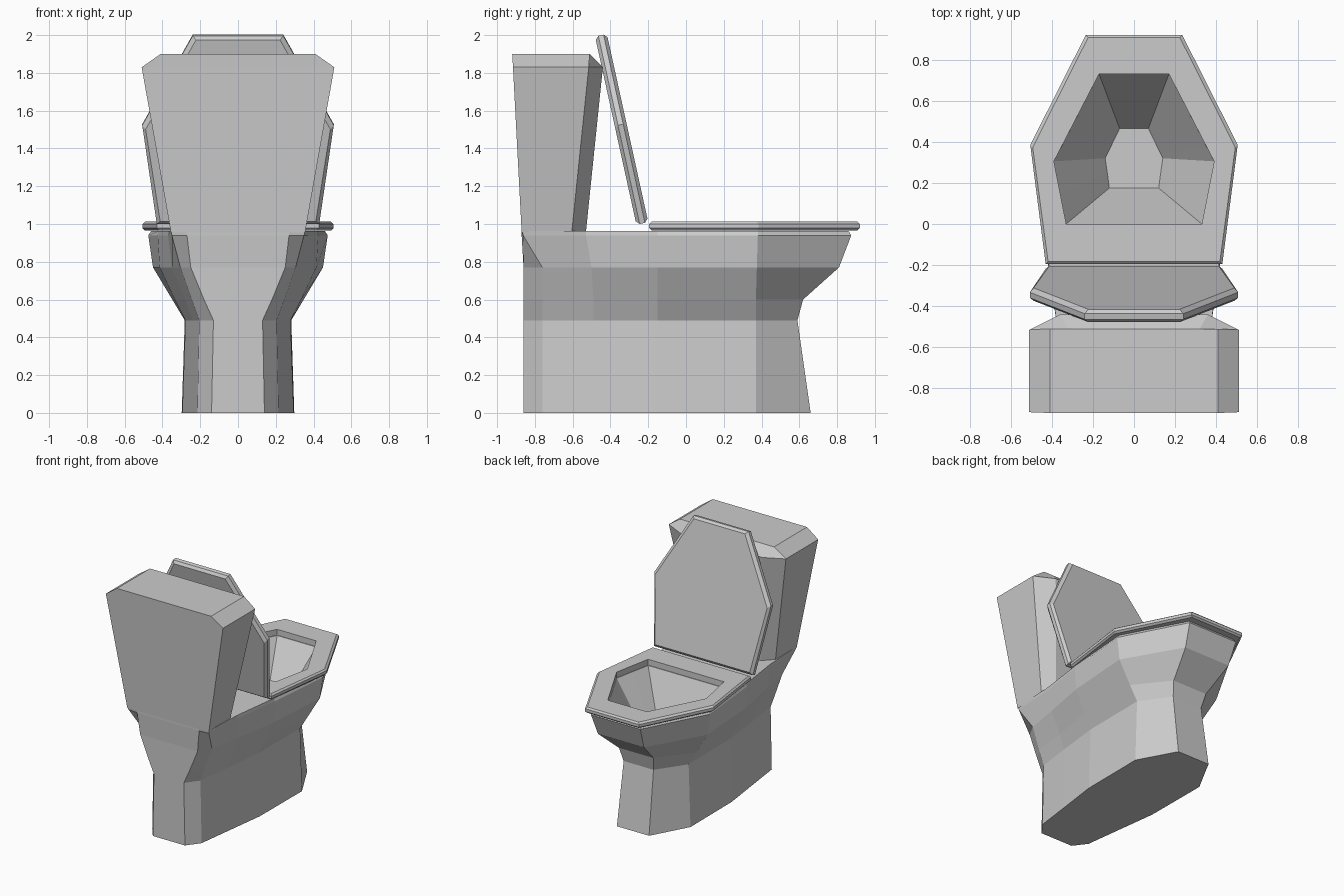
import bpy, bmesh, math

if "Cube" in bpy.data.objects:
    bpy.data.objects.remove(bpy.data.objects["Cube"])


def ring(half, z):
    """Mirror the right-hand outline (back to front) into a full closed ring."""
    right = [(x, y, z) for x, y in half]
    return right + [(-x, y, z) for x, y, z in reversed(right)]


def inset(half, d, cy):
    """Shrink an outline towards (0, cy) by about d."""
    return [(x - d, y + (d if y < cy else -d)) for x, y in half]


def loft(name, rings, closed=False):
    """Skin a stack of equal-count rings; cap the ends or close the loop."""
    bm = bmesh.new()
    loops = [[bm.verts.new(p) for p in r] for r in rings]
    pairs = list(zip(loops, loops[1:]))
    if closed:
        pairs.append((loops[-1], loops[0]))
    else:
        bm.faces.new(loops[0])
        bm.faces.new(loops[-1])
    for a, b in pairs:
        n = len(a)
        for i in range(n):
            j = (i + 1) % n
            bm.faces.new((a[i], a[j], b[j], b[i]))
    bmesh.ops.recalc_face_normals(bm, faces=bm.faces)
    mesh = bpy.data.meshes.new(name)
    bm.to_mesh(mesh)
    bm.free()
    obj = bpy.data.objects.new(name, mesh)
    bpy.context.collection.objects.link(obj)
    return obj


# Pedestal and bowl: up the outside, over the rim, down into the basin
loft("pedestal_bowl", [
    ring([(.14, -.86), (.215, -.76), (.25, -.49), (.295, -.15), (.298, .37), (.14, .66)], 0),
    ring([(.13, -.86), (.205, -.76), (.24, -.49), (.278, -.15), (.282, .37), (.13, .59)], .49),
    ring([(.18, -.86), (.245, -.76), (.28, -.49), (.335, -.15), (.348, .37), (.15, .62)], .60),
    ring([(.25, -.86), (.305, -.76), (.35, -.50), (.415, -.15), (.45, .375), (.20, .81)], .77),
    ring([(.27, -.87), (.35, -.862), (.37, -.53), (.425, -.15), (.475, .38), (.215, .875)], .94),
    ring([(.27, -.87), (.355, -.868), (.37, -.53), (.42, -.15), (.46, .38), (.205, .86)], .963),
    ring([(.15, 0), (.33, 0), (.36, .15), (.39, .305), (.356, .37), (.17, .73)], .963),
    ring([(.05, .175), (.12, .175), (.13, .25), (.14, .32), (.128, .345), (.07, .465)], .60),
])

# Cistern, flaring upward with a chamfered top
loft("tank", [
    ring([(.355, -.87), (.355, -.605), (.28, -.53)], .955),
    ring([(.51, -.916), (.51, -.515), (.36, -.44)], 1.83),
    ring([(.41, -.92), (.41, -.51), (.32, -.51)], 1.9),
])

# Seat ring with bevelled outer edge
seat = [(.43, -.195), (.505, .385), (.235, .92)]
hole = [(.33, 0), (.39, .305), (.17, .73)]
loft("seat", [
    ring(hole, .966),
    ring(inset(seat, .012, .3), .966),
    ring(seat, .978),
    ring(seat, 1.0),
    ring(inset(seat, .012, .3), 1.012),
    ring(hole, 1.012),
], closed=True)

# Raised lid leaning back against the tank
lid_outline = [(.43, 0), (.507, .535), (.24, 1.02)]
lid = loft("lid", [
    ring(inset(lid_outline, .018, .3), 0),
    ring(lid_outline, .018),
    ring(lid_outline, .046),
    ring(inset(lid_outline, .018, .3), .064),
])
lid.location = (0, -.2, 1.01)
lid.rotation_euler = (math.radians(102.4), 0, 0)
